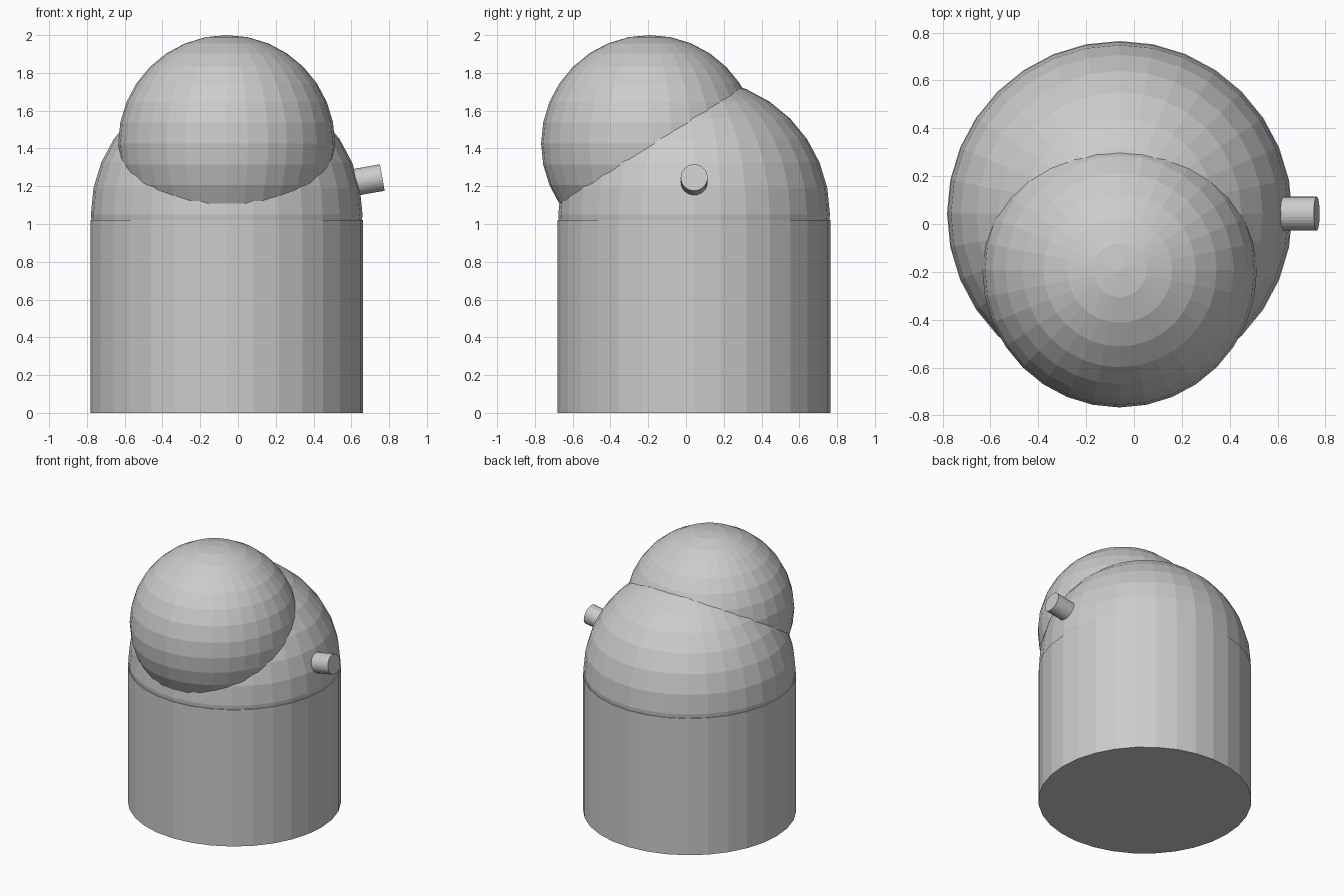
import bpy
from math import radians, sin, cos

if "Cube" in bpy.data.objects:
    bpy.data.objects.remove(bpy.data.objects["Cube"])

CX, CY = -0.06, 0.043  # main axis of the body


def sphere(name, loc, r):
    bpy.ops.mesh.primitive_uv_sphere_add(segments=32, ring_count=16, radius=r, location=loc)
    bpy.context.object.name = name


def cylinder(name, loc, r, depth, tilt=0.0):
    bpy.ops.mesh.primitive_cylinder_add(vertices=32, radius=r, depth=depth,
                                        location=loc, rotation=(0, tilt, 0))
    bpy.context.object.name = name


# Upright body and its rounded top
cylinder("body", (CX, CY, 0.51), 0.722, 1.02)
sphere("dome", (CX, CY, 1.05), 0.719)

# Smaller ball leaning out over the front
sphere("front_ball", (CX, -0.193, 1.426), 0.574)

# Short peg on the right, tipped slightly upward; inner end buried in the dome
TILT, LENGTH = radians(10), 0.22
cylinder("side_peg",
         (0.764 - cos(TILT) * LENGTH / 2, CY, 1.246 - sin(TILT) * LENGTH / 2),
         0.071, LENGTH, radians(90) - TILT)
